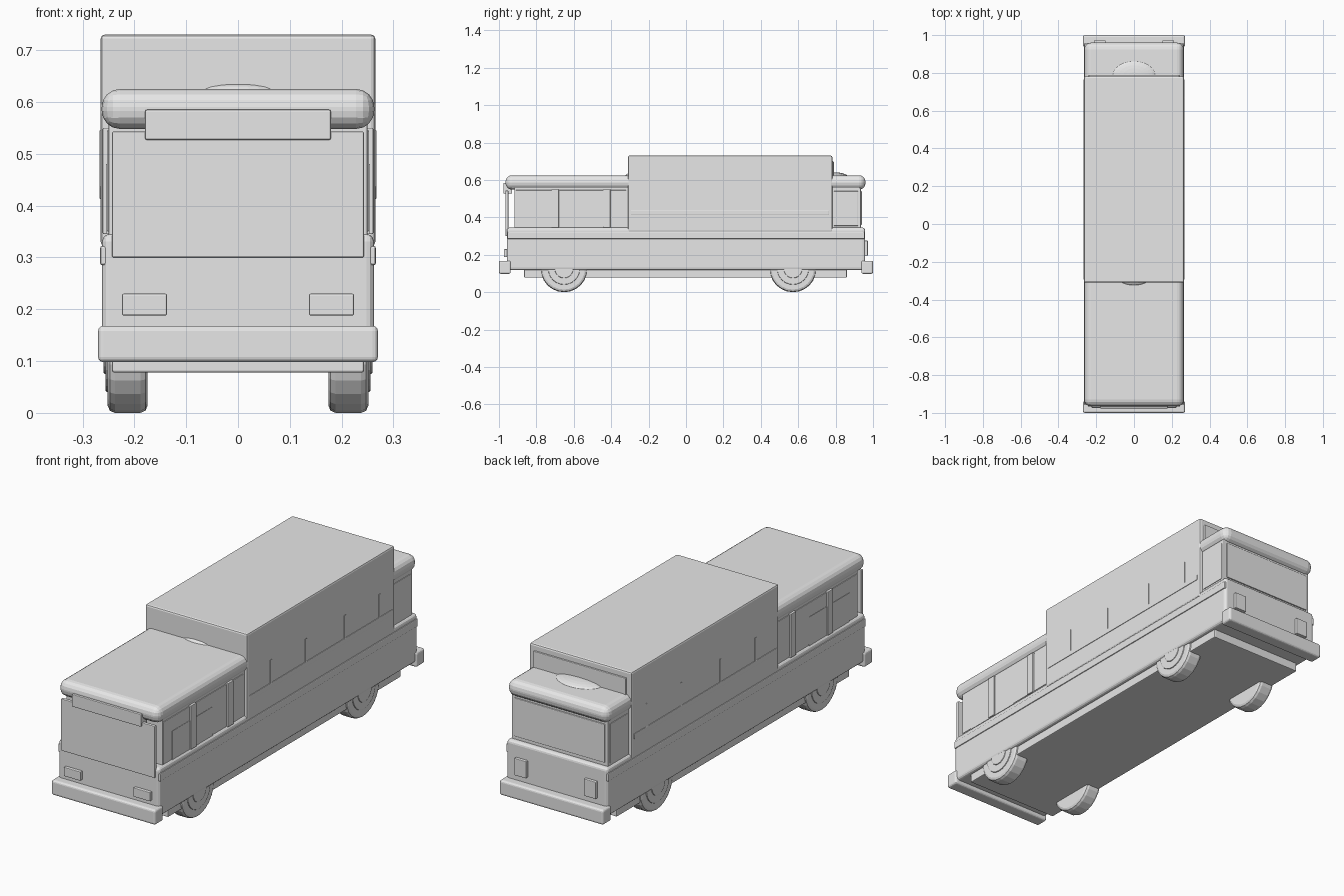
import bpy
import math

cube = bpy.data.objects.get("Cube")
if cube:
    bpy.data.objects.remove(cube, do_unlink=True)

grey = bpy.data.materials.new("plain grey")
grey.use_nodes = True
grey.diffuse_color = (0.8, 0.8, 0.8, 1)
for node in grey.node_tree.nodes:
    if node.type == "BSDF_PRINCIPLED":
        node.inputs["Base Color"].default_value = (0.8, 0.8, 0.8, 1)


def finish(name, bevel, segments):
    """Name the active object, give it the material and rounded edges."""
    ob = bpy.context.object
    ob.name = name
    ob.data.materials.append(grey)
    bpy.ops.object.transform_apply(location=False, rotation=True, scale=True)
    if bevel:
        mod = ob.modifiers.new("rounded edges", "BEVEL")
        mod.width = bevel
        mod.segments = segments
        mod.limit_method = "ANGLE"
        mod.angle_limit = math.radians(40)
    return ob


def box(name, x, y, z, bevel=0.004, segments=2):
    """Box from (low, high) pairs on each axis."""
    spans = (x, y, z)
    bpy.ops.mesh.primitive_cube_add(size=1, location=[(a + b) / 2 for a, b in spans])
    bpy.context.object.scale = [b - a for a, b in spans]
    return finish(name, bevel, segments)


def wide(name, half, y, z, bevel=0.004, segments=2):
    return box(name, (-half, half), y, z, bevel, segments)


def pair(name, x, y, z, bevel=0.002):
    """Mirrored boxes on both sides."""
    box("left_" + name, x, y, z, bevel)
    box("right_" + name, (-x[1], -x[0]), y, z, bevel)


def disc(name, x, y, z, radius, depth, bevel):
    bpy.ops.mesh.primitive_cylinder_add(
        vertices=24, radius=radius, depth=depth,
        location=(x, y, z), rotation=(0, math.pi / 2, 0))
    return finish(name, bevel, 2)


# Main hull
wide("chassis", 0.243, (-0.865, 0.86), (0.078, 0.15))
wide("lower_body", 0.262, (-0.958, 0.958), (0.118, 0.345), 0.014, 3)
wide("belt_moulding", 0.266, (-0.955, 0.955), (0.285, 0.322), 0.004)
wide("cabin", 0.25, (-0.917, 0.935), (0.32, 0.57))
wide("roof", 0.263, (-0.965, 0.96), (0.548, 0.625), 0.035, 4)
wide("raised_box", 0.265, (-0.31, 0.782), (0.322, 0.73), 0.008, 2)
wide("raised_box_rear_panel", 0.24, (0.77, 0.79), (0.61, 0.7), 0.003)

# Bumpers
wide("front_bumper", 0.27, (-1.0, -0.937), (0.098, 0.168), 0.01, 3)
wide("rear_bumper", 0.27, (0.937, 1.0), (0.098, 0.168), 0.01, 3)

# Front face
wide("windscreen", 0.243, (-0.966, -0.95), (0.30, 0.543), 0.003)
wide("sign_box", 0.179, (-0.976, -0.93), (0.527, 0.585), 0.003)
pair("headlight", (0.137, 0.224), (-0.973, -0.95), (0.188, 0.23), 0.003)

# Rear face
wide("rear_window", 0.235, (0.92, 0.941), (0.36, 0.54), 0.003)
pair("tail_light", (0.15, 0.212), (0.95, 0.972), (0.195, 0.275), 0.003)

# Front cabin side glazing
pair("side_window", (0.24, 0.253), (-0.912, -0.32), (0.35, 0.545))
pair("door_panel", (0.24, 0.2545), (-0.85, -0.55), (0.345, 0.48), 0)
pair("rear_side_window", (0.24, 0.253), (0.79, 0.92), (0.355, 0.54))
for i, y in enumerate((-0.70, -0.425)):
    pair(f"window_pillar_{i + 1}", (0.24, 0.261), (y - 0.02, y + 0.02), (0.345, 0.55))

# Thin trim on the raised box sides
pair("box_side_rail", (0.255, 0.2675), (-0.295, 0.765), (0.413, 0.437))
for i, y in enumerate((-0.135, 0.125, 0.415, 0.67)):
    pair(f"box_side_post_{i + 1}", (0.255, 0.267), (y - 0.006, y + 0.006), (0.43, 0.545), 0)

# Shallow domes on the roof at both ends of the raised box
for name, y, size in (("rear_roof_dome", 0.785, (0.115, 0.078, 0.02)),
                      ("front_roof_dome", -0.285, (0.085, 0.04, 0.017))):
    bpy.ops.mesh.primitive_uv_sphere_add(segments=24, ring_count=12, radius=1,
                                         location=(0, y, 0.621))
    bpy.context.object.scale = size
    finish(name, 0, 0)

# Wheels
for side, label in ((1, "left"), (-1, "right")):
    for end, y in (("front", -0.652), ("rear", 0.572)):
        name = f"{label}_{end}"
        disc(name + "_tyre", side * 0.213, y, 0.125, 0.125, 0.077, 0.014)
        disc(name + "_rim", side * 0.235, y, 0.125, 0.085, 0.042, 0.004)
        disc(name + "_hub", side * 0.235, y, 0.125, 0.05, 0.05, 0.004)
